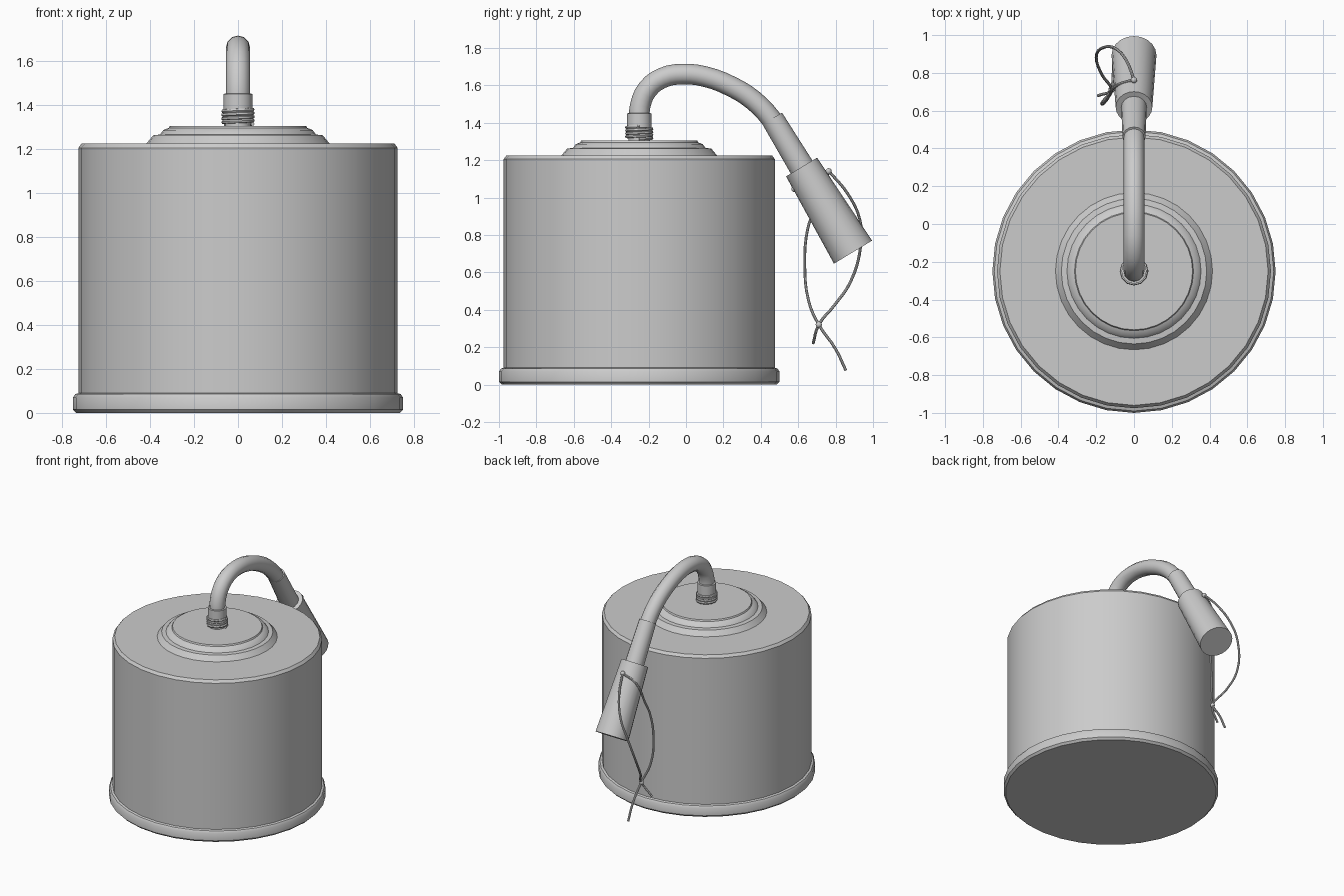
import bpy, bmesh, math
from mathutils import Vector

if "Cube" in bpy.data.objects:
    bpy.data.objects.remove(bpy.data.objects["Cube"])

CY = -0.25  # body axis position in y


def lathe(name, profile, sides, base=(0, CY, 0), axis=(0, 0, 1)):
    """Revolve (radius, height) points round an axis and cap both ends."""
    rot = Vector(axis).to_track_quat('Z', 'Y')
    bm = bmesh.new()
    rings = []
    for r, h in profile:
        rings.append([bm.verts.new(Vector(base) + rot @ Vector(
            (r * math.cos(2 * math.pi * i / sides), r * math.sin(2 * math.pi * i / sides), h)))
            for i in range(sides)])
    for a, b in zip(rings, rings[1:]):
        for i in range(sides):
            j = (i + 1) % sides
            bm.faces.new((a[i], a[j], b[j], b[i]))
    bm.faces.new(rings[0][::-1])
    bm.faces.new(rings[-1])
    me = bpy.data.meshes.new(name)
    bm.to_mesh(me)
    bm.free()
    ob = bpy.data.objects.new(name, me)
    bpy.context.collection.objects.link(ob)
    smooth(ob)
    return ob


def smooth(ob):
    bpy.ops.object.select_all(action='DESELECT')
    ob.select_set(True)
    bpy.context.view_layer.objects.active = ob
    bpy.ops.object.shade_smooth_by_angle(angle=math.radians(35))


def tube(name, points, radius, bevel_res=2, res=4):
    """Sweep a round section along a smooth path, as a mesh."""
    cu = bpy.data.curves.new(name, 'CURVE')
    cu.dimensions = '3D'
    cu.bevel_depth, cu.bevel_resolution, cu.resolution_u = radius, bevel_res, res
    cu.use_fill_caps = True
    sp = cu.splines.new('BEZIER')
    sp.bezier_points.add(len(points) - 1)
    for bp, p in zip(sp.bezier_points, points):
        bp.co = p
        bp.handle_left_type = bp.handle_right_type = 'AUTO'
    ob = bpy.data.objects.new(name, cu)
    bpy.context.collection.objects.link(ob)
    bpy.ops.object.select_all(action='DESELECT')
    ob.select_set(True)
    bpy.context.view_layer.objects.active = ob
    bpy.ops.object.convert(target='MESH')
    smooth(bpy.context.view_layer.objects.active)


# drum body with bottom flange
lathe("drum_body", [(0.735, 0), (0.75, 0.015), (0.75, 0.07), (0.74, 0.085), (0.725, 0.09),
                    (0.725, 1.205), (0.71, 1.225)], 32)

# stepped lid plate
lathe("lid_plate", [(0.42, 1.22), (0.385, 1.262), (0.355, 1.265), (0.34, 1.285),
                    (0.315, 1.295), (0.31, 1.305)], 32)

# threaded neck: core, helical thread and collar
lathe("neck_core", [(0.057, 1.29), (0.057, 1.40)], 16)
turns, steps = 4, 12
tube("neck_thread", [(0.067 * math.cos(2 * math.pi * i / steps),
                      CY + 0.067 * math.sin(2 * math.pi * i / steps),
                      1.313 + 0.066 * i / (turns * steps)) for i in range(turns * steps + 1)],
     0.009, 1, 1)
lathe("neck_collar", [(0.066, 1.375), (0.066, 1.45), (0.05, 1.452)], 16)

# bent fuse pipe
pipe = [(-0.25, 1.40), (-0.245, 1.49), (-0.205, 1.58), (-0.125, 1.64), (-0.02, 1.66),
        (0.10, 1.647), (0.24, 1.595), (0.36, 1.52), (0.46, 1.415), (0.50, 1.35)]
tube("bent_pipe", [(0, y, z) for y, z in pipe], 0.055, 4, 3)

# sleeve and tapered end socket along the sloping axis
top, end = Vector((0, 0.618, 1.163)), Vector((0, 0.893, 0.708))
axis = (end - top).normalized()
length = (end - top).length
lathe("pipe_sleeve", [(0.061, -0.303), (0.068, 0.02)], 16, top, axis)
lathe("end_socket", [(0.097, 0), (0.119, length)], 20, top, axis)

# small pins on the socket
for name, loc in (("cord_pin", (0, 0.762, 1.14)), ("lower_pin", (0, 0.58, 1.045)),
                  ("cord_knot", (-0.12, 0.71, 0.32))):
    bpy.ops.mesh.primitive_uv_sphere_add(segments=10, ring_count=6, radius=0.017, location=loc)
    bpy.context.object.name = name
    smooth(bpy.context.object)

# looped cord with two loose ends
knot = (-0.12, 0.71, 0.32)
pin = (0, 0.765, 1.14)
tube("cord_outer", [pin, (-0.04, 0.865, 1.02), (-0.10, 0.93, 0.88), (-0.16, 0.935, 0.75),
                    (-0.20, 0.88, 0.55), (-0.17, 0.79, 0.42), knot, (-0.19, 0.68, 0.22)], 0.008)
tube("cord_inner", [pin, (-0.09, 0.735, 1.08), (-0.13, 0.68, 0.92), (-0.15, 0.65, 0.83),
                    (-0.17, 0.635, 0.65), (-0.16, 0.655, 0.45), knot,
                    (-0.11, 0.80, 0.19), (-0.11, 0.855, 0.075)], 0.008)
